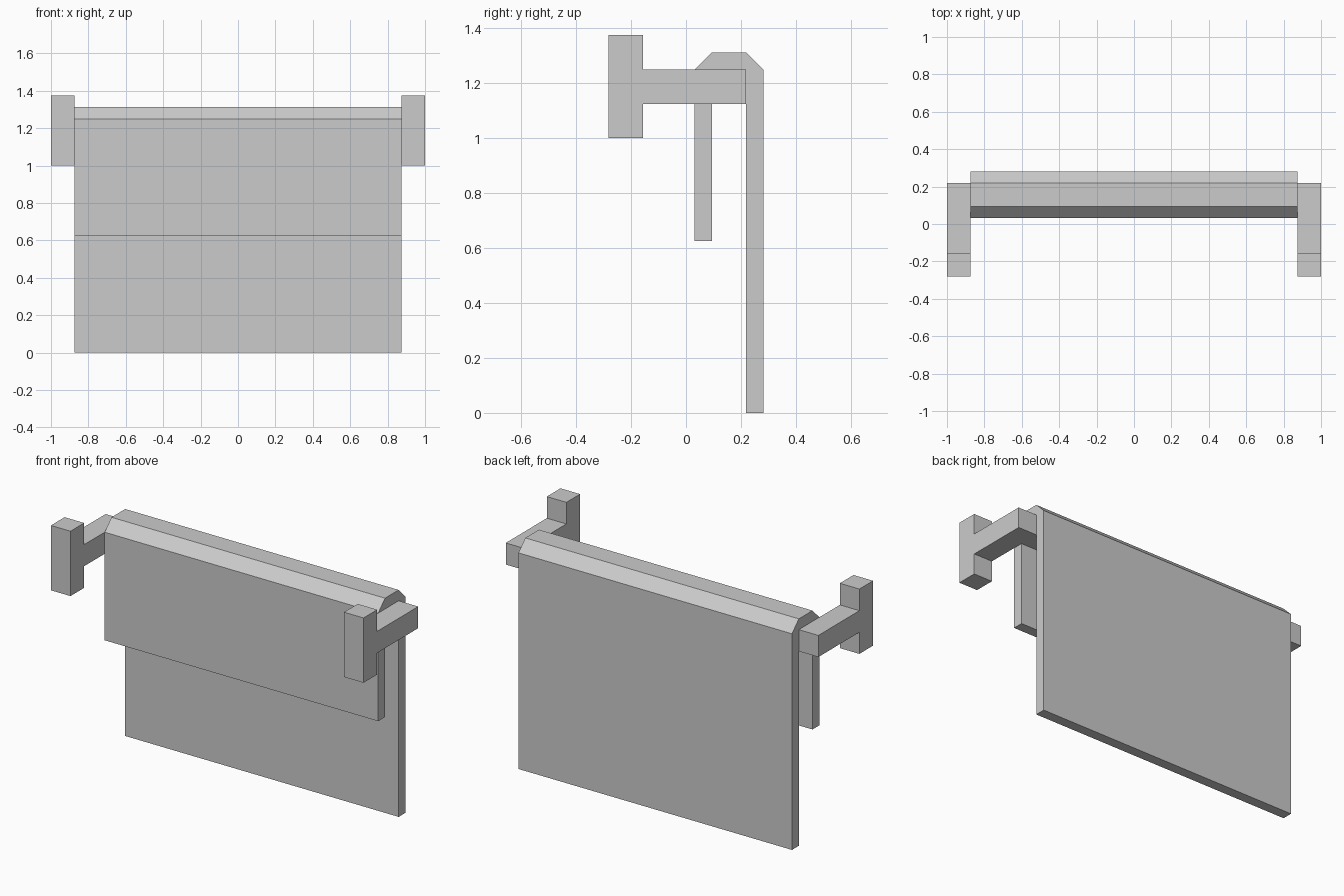
import bpy, bmesh

if "Cube" in bpy.data.objects:
    bpy.data.objects.remove(bpy.data.objects["Cube"])

U = 0.125   # grid unit of the model
Y0 = -2.25  # wall side, in units


def extrude_x(name, profile, x0, x1):
    """Extrude a (y, z) profile, given in units, from x0 to x1."""
    bm = bmesh.new()
    face = bm.faces.new([bm.verts.new((x0 * U, (y + Y0) * U, z * U)) for y, z in profile])
    ext = bmesh.ops.extrude_face_region(bm, geom=[face])
    verts = [v for v in ext["geom"] if isinstance(v, bmesh.types.BMVert)]
    bmesh.ops.translate(bm, verts=verts, vec=((x1 - x0) * U, 0, 0))
    bmesh.ops.recalc_face_normals(bm, faces=bm.faces)
    mesh = bpy.data.meshes.new(name)
    bm.to_mesh(mesh)
    bm.free()
    obj = bpy.data.objects.new(name, mesh)
    bpy.context.collection.objects.link(obj)
    return obj


# Brackets: wall plate with an arm reaching forward, one at each end
bracket = [(0, 8), (1, 8), (1, 9), (4, 9), (4, 10), (1, 10), (1, 11), (0, 11)]
for side, x in (("left", -8), ("right", 7)):
    extrude_x(side + "_bracket", bracket, x, x + 1)

# Rail between the brackets
extrude_x("rail", [(3, 9), (4, 9), (4, 10), (3, 10)], -7, 7)

# Towel folded over the rail: short flap, bevelled top, long flap
towel = [(2.5, 5), (3, 5), (3, 10), (4, 10), (4, 0), (4.5, 0),
         (4.5, 10), (4, 10.5), (3, 10.5), (2.5, 10)]
extrude_x("towel", towel, -7, 7)
